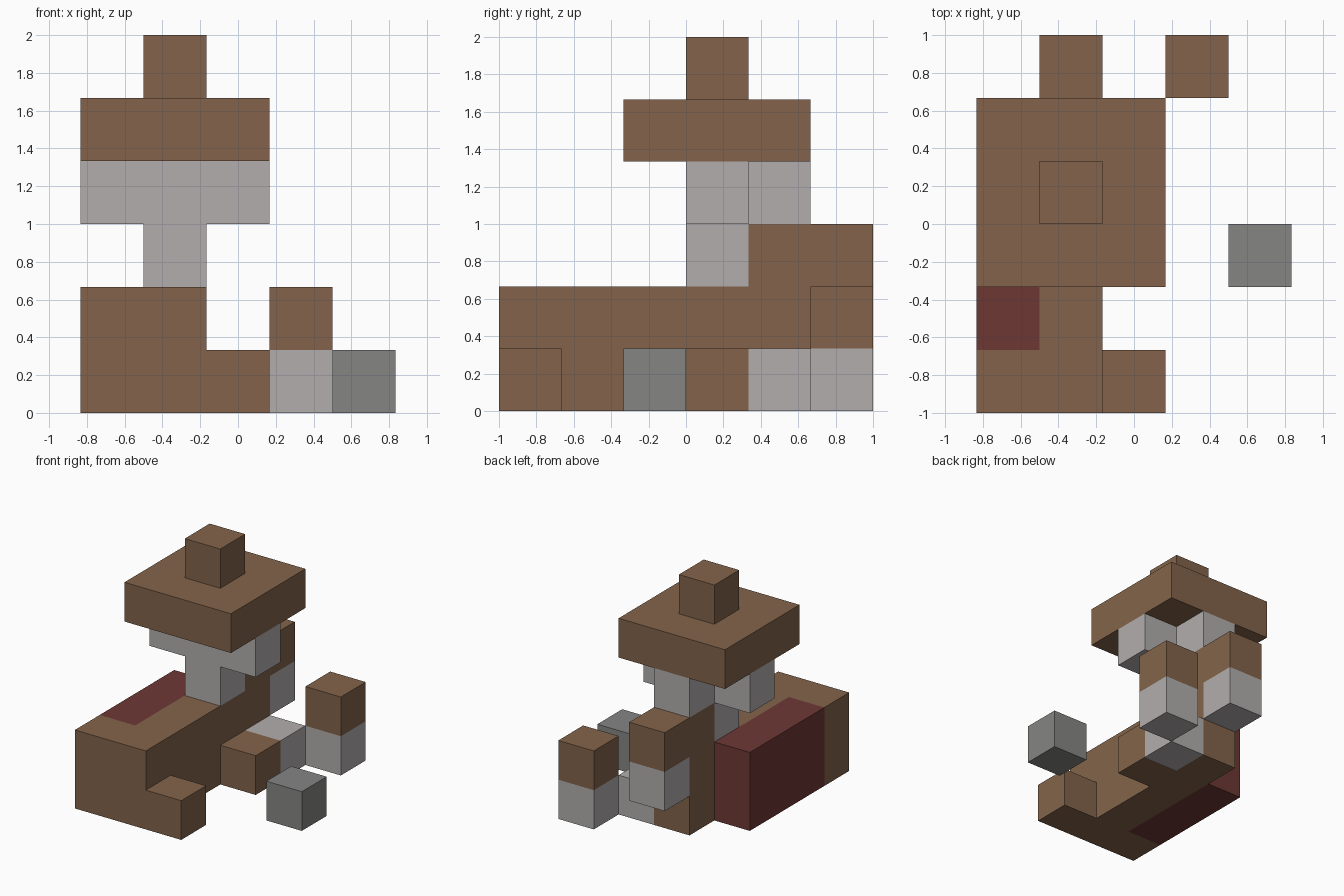
import bpy
import bmesh
from itertools import product
from mathutils import Vector

cube = bpy.data.objects.get("Cube")
if cube:
    bpy.data.objects.remove(cube, do_unlink=True)

UNIT = 1 / 3                       # edge length of one block
ORIGIN = Vector((-2.5, -3, 0))     # grid corner, in blocks


def material(name, rgb):
    mat = bpy.data.materials.new(name)
    mat.use_nodes = True
    mat.diffuse_color = (*rgb, 1)
    mat.node_tree.nodes["Principled BSDF"].inputs["Base Color"].default_value = (*rgb, 1)
    return mat


brown = material("brown", (0.227, 0.127, 0.070))
red = material("dark red", (0.153, 0.040, 0.034))
pale = material("pale grey", (0.445, 0.423, 0.418))
grey = material("mid grey", (0.235, 0.235, 0.231))

# Each part: colour, first grid cell, size in blocks
parts = {
    # Long body with its coloured side panel and front foot
    "body_front": (brown, (0, 0, 0), (2, 1, 2)),
    "body_side": (brown, (1, 1, 0), (1, 3, 2)),
    "red_side_panel": (red, (0, 1, 0), (1, 3, 2)),
    "front_foot": (brown, (2, 0, 0), (1, 1, 1)),
    # Rear post and the block hanging behind it
    "rear_post": (brown, (1, 4, 0), (1, 1, 3)),
    "rear_overhang": (brown, (1, 5, 2), (1, 1, 1)),
    "rear_hanging_block": (pale, (1, 5, 1), (1, 1, 1)),
    # Low arm and the separate two-colour stack
    "side_step": (brown, (2, 3, 0), (1, 1, 1)),
    "side_step_end": (pale, (2, 4, 0), (1, 1, 1)),
    "stack_base": (pale, (3, 5, 0), (1, 1, 1)),
    "stack_top": (brown, (3, 5, 1), (1, 1, 1)),
    "loose_block": (grey, (4, 2, 0), (1, 1, 1)),
    # Neck, crossbar and hat
    "neck": (pale, (1, 3, 2), (1, 1, 1)),
    "crossbar": (pale, (0, 3, 3), (3, 1, 1)),
    "crossbar_back": (pale, (1, 4, 3), (1, 1, 1)),
    "hat_brim": (brown, (0, 2, 4), (3, 3, 1)),
    "hat_knob": (brown, (1, 3, 5), (1, 1, 1)),
}


def cells(start, size):
    return [tuple(s + d for s, d in zip(start, step))
            for step in product(*map(range, size))]


filled = {c for _, start, size in parts.values() for c in cells(start, size)}


def build(name, mat, start, size):
    """Make a block part, leaving out faces buried against other blocks."""
    bm = bmesh.new()
    for cell in cells(start, size):
        centre = Vector(cell) + Vector((0.5, 0.5, 0.5))
        for axis, sign in product(range(3), (-1, 1)):
            normal = Vector((0, 0, 0))
            normal[axis] = sign
            if tuple(int(c + n) for c, n in zip(cell, normal)) in filled:
                continue
            u, v = Vector((0, 0, 0)), Vector((0, 0, 0))
            u[(axis + 1) % 3] = 0.5
            v[(axis + 2) % 3] = 0.5 * sign
            ring = (-u - v, u - v, u + v, v - u)
            bm.faces.new([bm.verts.new((centre + normal / 2 + r + ORIGIN) * UNIT)
                          for r in ring])
    # Weld the squares and merge flat regions
    bmesh.ops.remove_doubles(bm, verts=bm.verts, dist=0.001)
    bmesh.ops.dissolve_limit(bm, angle_limit=0.02, verts=bm.verts, edges=bm.edges)
    mesh = bpy.data.meshes.new(name)
    bm.to_mesh(mesh)
    bm.free()
    mesh.materials.append(mat)
    bpy.context.collection.objects.link(bpy.data.objects.new(name, mesh))


for part_name, (colour, first, extent) in parts.items():
    build(part_name, colour, first, extent)
